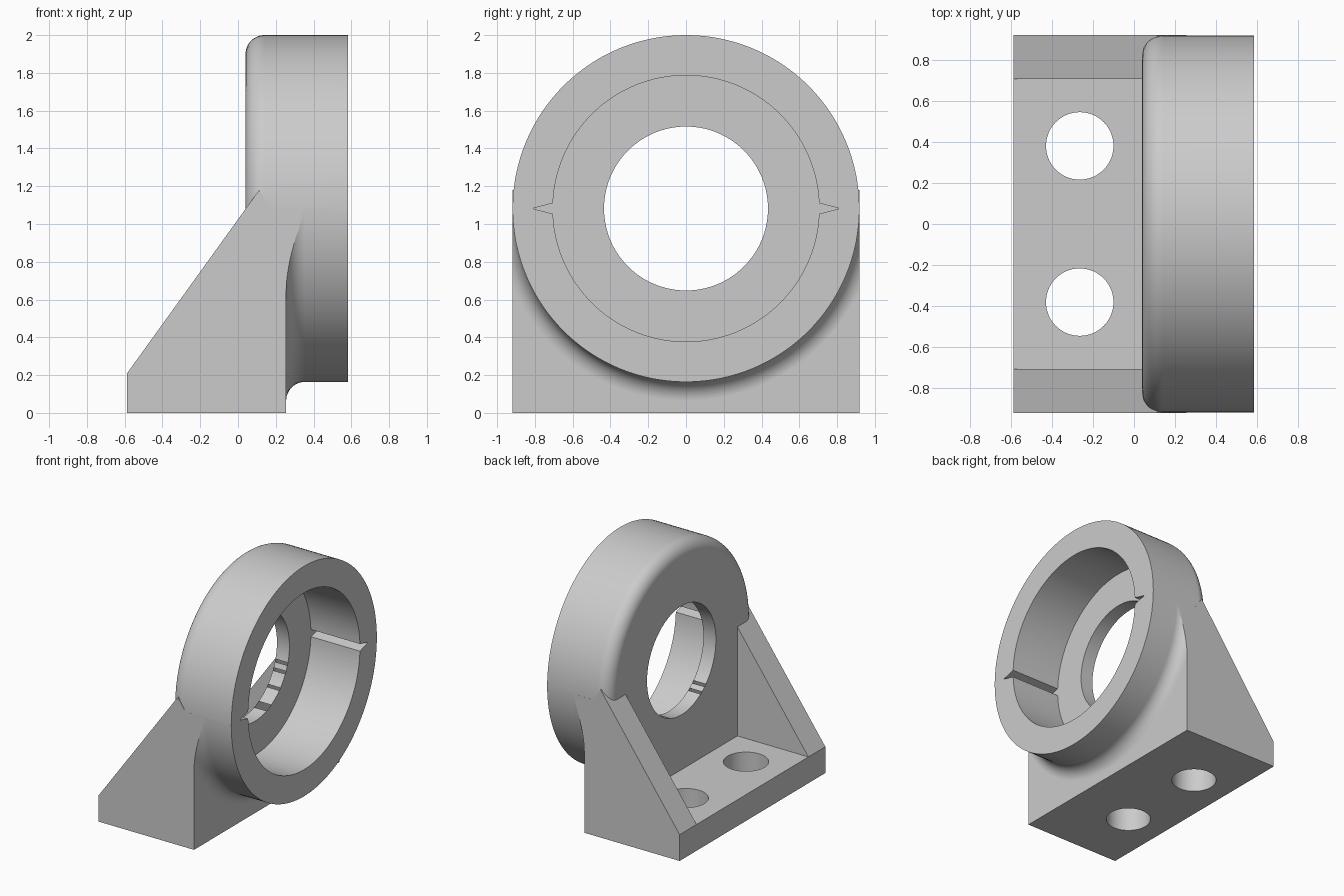
import bpy, bmesh
from math import sin, cos, pi, radians
from mathutils import Matrix, Vector

if "Cube" in bpy.data.objects:
    bpy.data.objects.remove(bpy.data.objects["Cube"], do_unlink=True)

# Main dimensions
AXIS_Z = 1.082        # height of the ring axis
R = 0.918             # ring outer radius
FACE, FRONT = 0.04, 0.583   # ring extent along x
BACK, PLATE = -0.587, 0.255  # bracket extent along x
HALF = 0.9184         # bracket half width
FLOOR = 0.21          # base plate height
FIL = 0.10            # fillet radius
SEGS = 128

grey = bpy.data.materials.new("cast grey")
grey.use_nodes = True
colour = (0.6, 0.6, 0.6, 1)
grey.diffuse_color = colour
grey.node_tree.nodes["Principled BSDF"].inputs["Base Color"].default_value = colour


def make(name, bm):
    bmesh.ops.recalc_face_normals(bm, faces=bm.faces)
    mesh = bpy.data.meshes.new(name)
    bm.to_mesh(mesh)
    bm.free()
    mesh.materials.append(grey)
    obj = bpy.data.objects.new(name, mesh)
    bpy.context.collection.objects.link(obj)
    return obj


def extrude(name, points, vector):
    bm = bmesh.new()
    face = bm.faces.new([bm.verts.new(p) for p in points])
    new = bmesh.ops.extrude_face_region(bm, geom=[face])["geom"]
    moved = [v for v in new if isinstance(v, bmesh.types.BMVert)]
    bmesh.ops.translate(bm, verts=moved, vec=vector)
    return make(name, bm)


def box(name, x0, x1, y0, y1, z0, z1):
    pts = [(x0, y0, z0), (x1, y0, z0), (x1, y1, z0), (x0, y1, z0)]
    return extrude(name, pts, (0, 0, z1 - z0))


def revolve(name, profile, centre=(0, 0, AXIS_Z), axis=(1, 0, 0)):
    """Turn (distance along axis, radius) points about the axis."""
    bm = bmesh.new()
    turn = Vector((1, 0, 0)).rotation_difference(Vector(axis)).to_matrix()
    verts = [bm.verts.new(turn @ Vector((a, r, 0)) + Vector(centre)) for a, r in profile]
    edges = [bm.edges.new(pair) for pair in zip(verts, verts[1:])]
    bmesh.ops.spin(bm, geom=verts + edges, cent=centre, axis=axis,
                   angle=2 * pi, steps=SEGS)
    bmesh.ops.remove_doubles(bm, verts=bm.verts, dist=1e-5)
    return make(name, bm)


def combine(target, tool, operation):
    mod = target.modifiers.new("combine", 'BOOLEAN')
    mod.operation, mod.solver, mod.object = operation, 'EXACT', tool
    bpy.context.view_layer.objects.active = target
    bpy.ops.object.modifier_apply(modifier=mod.name)
    bpy.data.objects.remove(tool, do_unlink=True)


def arc(cx, cr, start, end, n=12):
    angles = [start + (end - start) * i / n for i in range(n + 1)]
    return [(cx + FIL * cos(a), cr + FIL * sin(a)) for a in angles]


# Bracket: wedge side profile across the full width, with a pocket between the webs
side = [(BACK, 0), (PLATE, 0), (PLATE, AXIS_Z), (0.18, AXIS_Z), (0.112, 1.18), (BACK, FLOOR)]
bracket = extrude("bearing_bracket", [(x, -HALF, z) for x, z in side], (0, 2 * HALF, 0))
combine(bracket, box("pocket", -1, FACE, -0.705, 0.705, FLOOR, 2), 'DIFFERENCE')

# Concave fillet blending the ring into the upright plate
flare = revolve("ring_fillet", [(0.2, 0), (0.2, R + FIL)]
                + arc(PLATE + FIL, R + FIL, pi, 1.5 * pi) + [(PLATE + FIL, 0)])
combine(flare, box("fillet_limit", 0, 1, -HALF + 0.0001, HALF - 0.0001, 0.01, AXIS_Z - 0.001),
        'INTERSECT')
combine(bracket, flare, 'UNION')

# Ring with a rounded rear rim
ring = revolve("ring", [(FACE, 0)] + arc(FACE + FIL, R - FIL, pi, pi / 2)
               + [(FRONT, R), (FRONT, 0)])
combine(bracket, ring, 'UNION')

# Stepped bore
bore = revolve("bore", [(-0.5, 0), (-0.5, 0.434), (0.15, 0.434), (0.15, 0.705), (1, 0.705), (1, 0)])
combine(bracket, bore, 'DIFFERENCE')

# Pointed notches on both sides of the bore
notch = [(0.813, 0), (0.6, 0.056), (-0.6, 0.056), (-0.813, 0), (-0.6, -0.056), (0.6, -0.056)]
combine(bracket, extrude("notches", [(0.151, y, AXIS_Z + z) for y, z in notch], (1, 0, 0)),
        'DIFFERENCE')

# Bolt holes through the base
for y in (-0.38, 0.38):
    hole = revolve("bolt_hole", [(-0.5, 0), (-0.5, 0.164), (0.5, 0.164), (0.5, 0)],
                   (-0.264, y, 0), (0, 0, 1))
    combine(bracket, hole, 'DIFFERENCE')

# Smooth round surfaces, crisp edges
bpy.ops.object.select_all(action='DESELECT')
bracket.select_set(True)
bpy.context.view_layer.objects.active = bracket
bpy.ops.object.shade_smooth_by_angle(angle=radians(25))
weighted = bracket.modifiers.new("even shading", 'WEIGHTED_NORMAL')
weighted.keep_sharp = True
